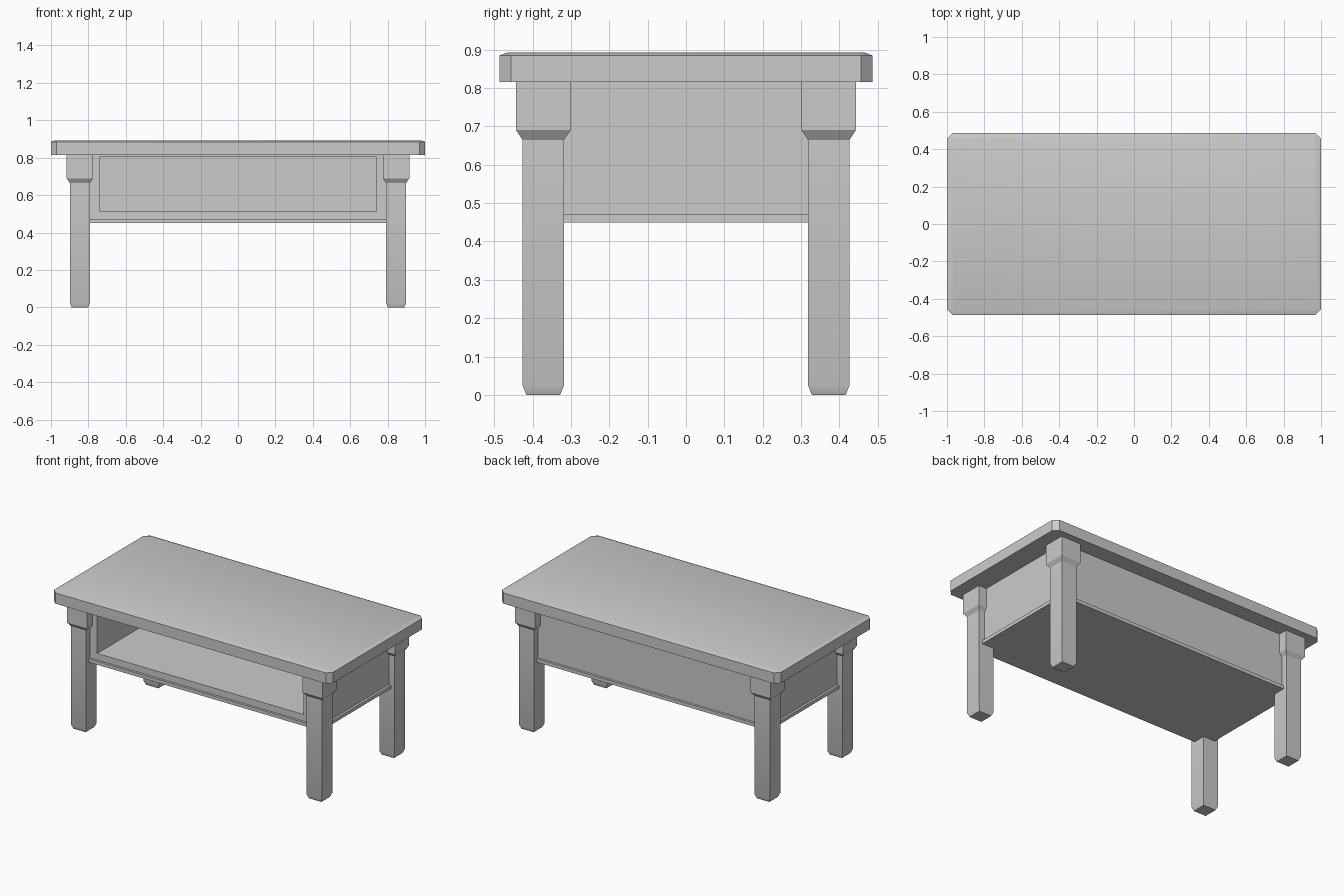
import bpy
import bmesh
from math import radians

cube = bpy.data.objects.get("Cube")
if cube:
    bpy.data.objects.remove(cube, do_unlink=True)

grey = bpy.data.materials.new("plain_grey")
grey.use_nodes = True
grey.diffuse_color = (0.6, 0.6, 0.6, 1)
grey.node_tree.nodes["Principled BSDF"].inputs["Base Color"].default_value = (0.6, 0.6, 0.6, 1)


def loft(name, rings):
    """Skin a stack of equal-sized point rings and cap both ends."""
    bm = bmesh.new()
    loops = [[bm.verts.new(p) for p in ring] for ring in rings]
    n = len(loops[0])
    for a, b in zip(loops, loops[1:]):
        for i in range(n):
            j = (i + 1) % n
            bm.faces.new((a[i], a[j], b[j], b[i]))
    bm.faces.new(loops[0])
    bm.faces.new(loops[-1])
    bmesh.ops.recalc_face_normals(bm, faces=bm.faces)
    mesh = bpy.data.meshes.new(name)
    bm.to_mesh(mesh)
    bm.free()
    mesh.materials.append(grey)
    obj = bpy.data.objects.new(name, mesh)
    bpy.context.collection.objects.link(obj)
    bpy.ops.object.select_all(action='DESELECT')
    obj.select_set(True)
    bpy.context.view_layer.objects.active = obj
    bpy.ops.object.shade_smooth_by_angle(angle=radians(30))
    return obj


def flat_rect(cx, cy, hx, hy, z):
    return [(cx + sx * hx, cy + sy * hy, z)
            for sx, sy in ((-1, -1), (1, -1), (1, 1), (-1, 1))]


def upright_rect(hx, y, low, high):
    return [(-hx, y, low), (hx, y, low), (hx, y, high), (-hx, y, high)]


def clipped_rect(hx, hy, clip, z):
    c, d = hx - clip, hy - clip
    return [(c, -hy, z), (hx, -d, z), (hx, d, z), (c, hy, z),
            (-c, hy, z), (-hx, d, z), (-hx, -d, z), (-c, -hy, z)]


# Top board with clipped corners and a shallow bevelled edge
loft("table_top", [clipped_rect(1.0, 0.486, 0.03, 0.815),
                   clipped_rect(1.0, 0.486, 0.03, 0.885),
                   clipped_rect(0.98, 0.466, 0.02, 0.892)])

# Storage box, open at the front
loft("storage_box", [upright_rect(0.86, 0.385, 0.47, 0.816),
                     upright_rect(0.86, -0.385, 0.47, 0.816),
                     upright_rect(0.74, -0.385, 0.515, 0.805),
                     upright_rect(0.74, 0.34, 0.515, 0.805)])

# Base board, slightly wider than the box
loft("base_board", [flat_rect(0, 0, 0.875, 0.4, z) for z in (0.45, 0.472)])

# Legs with tapered feet and wider square heads: (height, half width)
leg_profile = [(0, 0.044), (0.025, 0.054), (0.665, 0.054), (0.69, 0.071), (0.816, 0.071)]
for side, sx in (("left", 1), ("right", -1)):
    for end, sy in (("front", -1), ("back", 1)):
        loft(f"{end}_{side}_leg",
             [flat_rect(sx * 0.845, sy * 0.372, h, h, z) for z, h in leg_profile])
